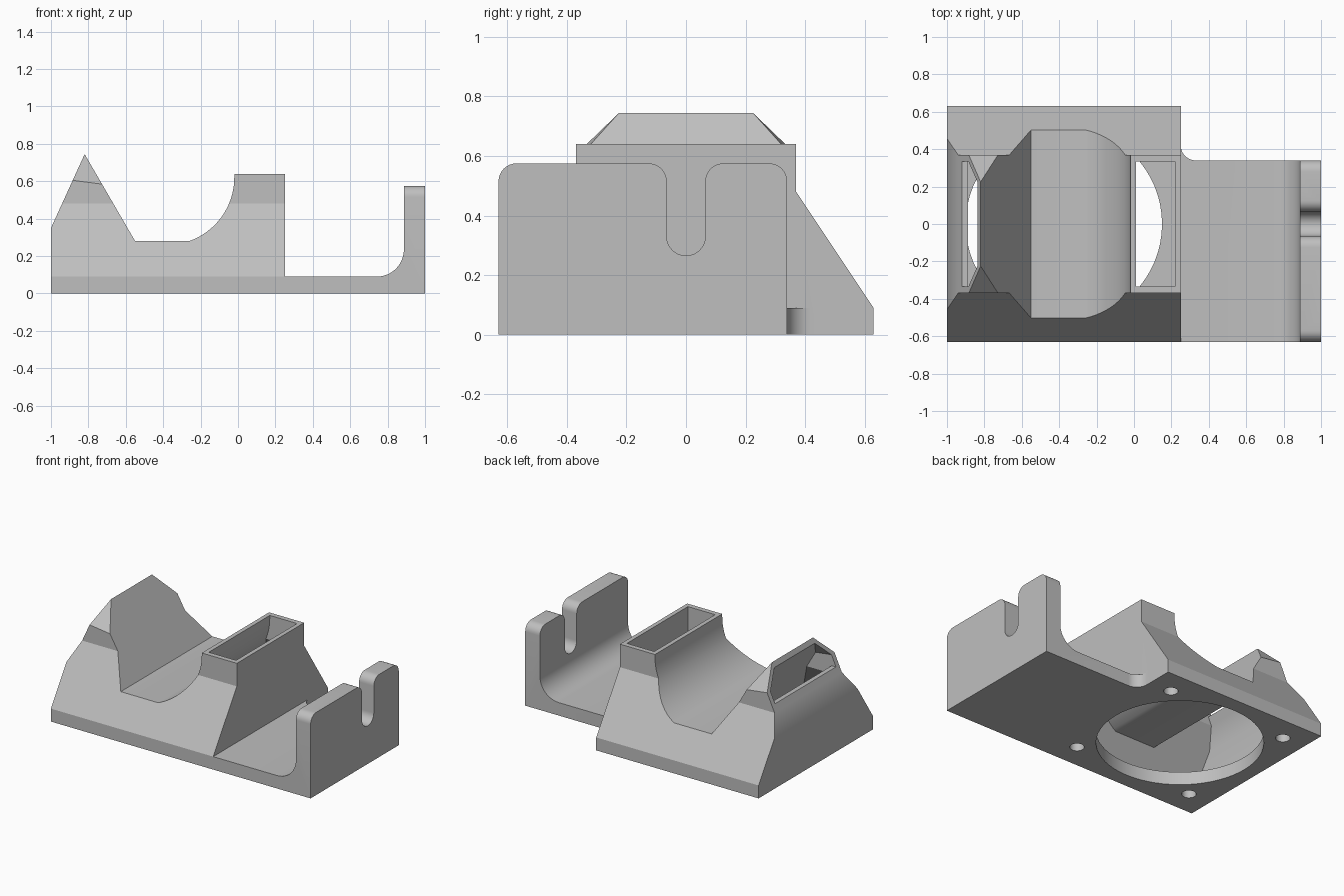
import bpy, bmesh
from math import cos, sin, radians
from mathutils import Vector

old = bpy.data.objects.get("Cube")
if old:
    bpy.data.objects.remove(old, do_unlink=True)

grey = bpy.data.materials.new("plain_grey")
grey.use_nodes = True
colour = (0.52, 0.52, 0.52, 1)
grey.diffuse_color = colour
grey.node_tree.nodes["Principled BSDF"].inputs["Base Color"].default_value = colour


def make_object(name, bm):
    bmesh.ops.recalc_face_normals(bm, faces=bm.faces)
    mesh = bpy.data.meshes.new(name)
    bm.to_mesh(mesh)
    bm.free()
    mesh.materials.append(grey)
    ob = bpy.data.objects.new(name, mesh)
    bpy.context.collection.objects.link(ob)
    return ob


def prism(name, outline, axis, lo, hi):
    """Extrude a flat outline along the named axis."""
    place = {"x": lambda a, b, t: (t, a, b),
             "y": lambda a, b, t: (a, t, b),
             "z": lambda a, b, t: (a, b, t)}[axis]
    bm = bmesh.new()
    face = bm.faces.new([bm.verts.new(place(a, b, lo)) for a, b in outline])
    new = bmesh.ops.extrude_face_region(bm, geom=[face])["geom"]
    step = Vector(place(0, 0, hi - lo))
    bmesh.ops.translate(bm, vec=step, verts=[v for v in new if isinstance(v, bmesh.types.BMVert)])
    return make_object(name, bm)


def arc(cx, cy, r, start, end, n=12):
    angles = [radians(start + (end - start) * i / n) for i in range(n + 1)]
    return [(cx + r * cos(a), cy + r * sin(a)) for a in angles]


def combine(target, other, operation):
    """Apply a boolean and drop the helper."""
    mod = target.modifiers.new("join", "BOOLEAN")
    mod.operation = operation
    mod.solver = "EXACT"
    mod.object = other
    other.hide_render = True
    bpy.context.view_layer.objects.active = target
    bpy.ops.object.modifier_apply(modifier=mod.name)
    bpy.data.objects.remove(other, do_unlink=True)


def mirrored(half):
    return half + [(-a, b) for a, b in reversed(half)]


def trim_nozzle(target, drop):
    """Slope off both upper corners of the nozzle."""
    for side in (-1, 1):
        bm = bmesh.new()
        for x in (-1.2, -0.5):
            for y in (0.0, 0.6):
                z = 0.745 - drop - (x + 0.82) * 0.129 - (y - 0.225) * 1.023
                bm.verts.new((x, side * y, z))
                bm.verts.new((x, side * y, 1.2))
        bmesh.ops.convex_hull(bm, input=bm.verts)
        combine(target, make_object("corner_cutter", bm), "DIFFERENCE")


# Duct body: side outline crossed with tapered end outline
body_side = [(-1, 0), (-1, 0.35), (-0.82, 0.745), (-0.55, 0.28)]
body_side += arc(-0.38, 0.62, 0.36, -71, 0, 20)
body_side += [(-0.02, 0.64), (0.25, 0.64), (0.25, 0)]
body_end = mirrored([(0.63, 0), (0.63, 0.09), (0.37, 0.48), (0.37, 0.9)])
duct = prism("fan_duct", body_side, "y", -0.7, 0.7)
combine(duct, prism("taper", body_end, "x", -1.3, 0.5), "INTERSECT")
trim_nozzle(duct, 0)

# Mounting plate with a filleted upright wall
plate_side = [(0.2, 0), (1, 0), (1, 0.575), (0.887, 0.575)]
plate_side += arc(0.742, 0.235, 0.145, 0, -90) + [(0.2, 0.09)]
plate = prism("mounting_plate", plate_side, "y", -0.8, 0.8)

# Wall outline: rounded top corners and an open slot
wall = [(-0.63, -0.1), (0.34, -0.1)]
wall += arc(0.28, 0.515, 0.06, 0, 90, 8) + arc(0.125, 0.515, 0.06, 90, 180, 8)
wall += arc(0, 0.33, 0.065, 0, -180, 16)
wall += arc(-0.125, 0.515, 0.06, 0, 90, 8) + arc(-0.57, 0.515, 0.06, 90, 180, 8)
combine(plate, prism("wall_outline", wall, "x", 0.1, 1.1), "INTERSECT")
combine(duct, plate, "UNION")

# Fillet where the plate meets the wider duct base
corner = [(0.2, 0.3), (0.33, 0.3)] + arc(0.33, 0.42, 0.08, -90, -180, 10) + [(0.2, 0.42)]
combine(duct, prism("corner_fillet", corner, "z", 0, 0.09), "UNION")

# Hollow interior: open chute at the top, slot on the sloping nozzle face
inner_side = [(-0.97, 0.09), (-0.97, 0.343), (-0.888, 0.525), (-1.15, 0.525),
              (-1.15, 0.715), (-0.838, 0.715), (-0.568, 0.25)]
inner_side += arc(-0.38, 0.62, 0.39, -71.5, 0, 20)
inner_side += [(0.01, 0.8), (0.22, 0.8), (0.22, 0.09)]
inner_end = mirrored([(0.59, 0.09), (0.335, 0.47), (0.335, 0.95)])
cavity = prism("cavity", inner_side, "y", -0.7, 0.7)
combine(cavity, prism("inner_taper", inner_end, "x", -1.3, 0.5), "INTERSECT")
trim_nozzle(cavity, 0.04)
combine(duct, cavity, "DIFFERENCE")

# Fan opening and four screw holes in the base
combine(duct, prism("fan_hole", arc(-0.375, 0, 0.525, 0, 354.375, 63), "z", -0.1, 0.12), "DIFFERENCE")
for sx in (-1, 1):
    for sy in (-1, 1):
        ring = arc(-0.375 + sx * 0.457, sy * 0.457, 0.046, 0, 345, 23)
        combine(duct, prism("screw_hole", ring, "z", -0.1, 0.12), "DIFFERENCE")

# Smooth the fillets, keep hard edges
bpy.ops.object.select_all(action="DESELECT")
duct.select_set(True)
bpy.context.view_layer.objects.active = duct
bpy.ops.object.shade_smooth_by_angle(angle=radians(25))
